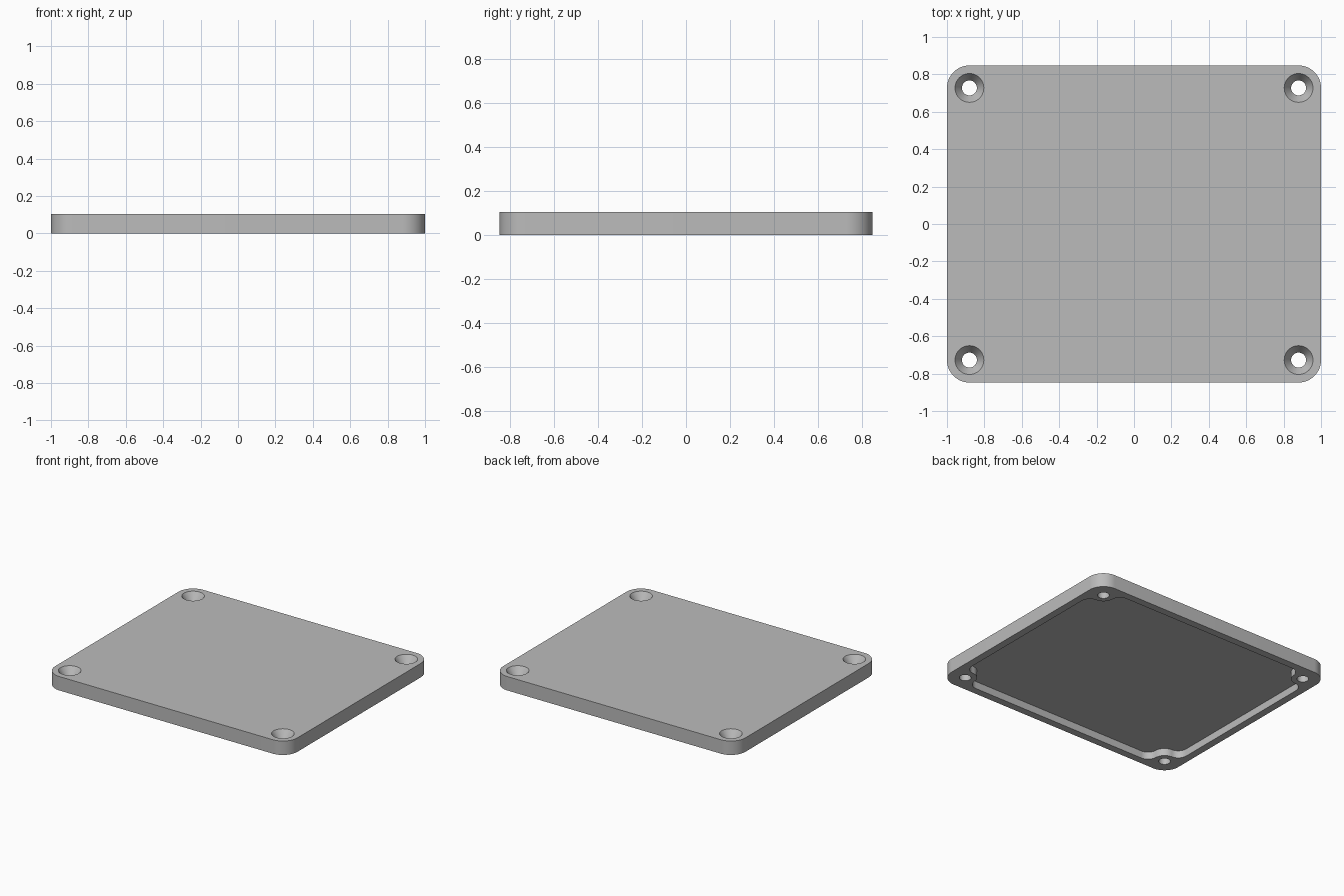
import bpy, bmesh, math

old = bpy.data.objects.get("Cube")
if old:
    bpy.data.objects.remove(old, do_unlink=True)

HALF_X, HALF_Y, HEIGHT = 1.0, 0.8475, 0.104
CORNER = 0.12                                   # outer corner radius
HOLE_X, HOLE_Y = HALF_X - CORNER, HALF_Y - CORNER
WALL, POCKET_DEPTH = 0.055, 0.055
BOSS, FILLET = 0.08, 0.07                       # screw boss and blend radii
HOLE_R, SINK_R, SINK_DEPTH = 0.04, 0.077, 0.055


def arc(cx, cy, r, a0, a1, n=12):
    steps = [a0 + (a1 - a0) * i / n for i in range(n + 1)]
    return [(cx + r * math.cos(a), cy + r * math.sin(a)) for a in steps]


def mirrored(quarter):
    """Repeat a counter-clockwise quarter outline in all four quadrants."""
    points = []
    for sx, sy in ((1, 1), (-1, 1), (-1, -1), (1, -1)):
        part = [(sx * x, sy * y) for x, y in quarter]
        points += part if sx * sy > 0 else part[::-1]
    return points


def loft(bm, rings):
    """Close a stack of equal-length rings into a solid."""
    loops = [[bm.verts.new(p) for p in ring] for ring in rings]
    n = len(loops[0])
    for low, high in zip(loops, loops[1:]):
        for i in range(n):
            j = (i + 1) % n
            bm.faces.new((low[i], low[j], high[j], high[i]))
    bm.faces.new(loops[0][::-1])
    bm.faces.new(loops[-1])


def prism(bm, outline, z0, z1):
    loft(bm, [[(x, y, z) for x, y in outline] for z in (z0, z1)])


def make_object(name, bm):
    bmesh.ops.recalc_face_normals(bm, faces=bm.faces[:])
    mesh = bpy.data.meshes.new(name)
    bm.to_mesh(mesh)
    bm.free()
    obj = bpy.data.objects.new(name, mesh)
    bpy.context.collection.objects.link(obj)
    return obj


# Rounded plate
bm = bmesh.new()
prism(bm, mirrored(arc(HOLE_X, HOLE_Y, CORNER, 0, math.pi / 2, 16)), 0, HEIGHT)
cover = make_object("cover_plate", bm)

# Underside pocket that flows around the four screw bosses
gap = CORNER - WALL
off = FILLET - gap
along = math.sqrt((BOSS + FILLET) ** 2 - off ** 2)
quarter = arc(HOLE_X - off, HOLE_Y - along, FILLET, 0, math.atan2(along, off))
quarter += arc(HOLE_X, HOLE_Y, BOSS, math.atan2(-along, -off), math.atan2(-off, -along))[1:-1]
quarter += arc(HOLE_X - along, HOLE_Y - off, FILLET, math.atan2(off, along), math.pi / 2)
bm = bmesh.new()
prism(bm, mirrored(quarter), -0.1, POCKET_DEPTH)

# Countersunk screw holes
over = 0.02
slope = (SINK_R - HOLE_R) / SINK_DEPTH
profile = [(HOLE_R, -0.1), (HOLE_R, HEIGHT - SINK_DEPTH),
           (SINK_R + slope * over, HEIGHT + over)]
for sx in (-1, 1):
    for sy in (-1, 1):
        loft(bm, [[(x, y, z) for x, y in
                   arc(sx * HOLE_X, sy * HOLE_Y, r, 0, math.tau, 40)[:-1]]
                  for r, z in profile])
cutter = make_object("pocket_and_hole_cutter", bm)
cutter.hide_render = True

# Cut the plate and bake the result
mod = cover.modifiers.new("cut", 'BOOLEAN')
mod.operation = 'DIFFERENCE'
mod.solver = 'EXACT'
mod.object = cutter
graph = bpy.context.evaluated_depsgraph_get()
result = bpy.data.meshes.new_from_object(cover.evaluated_get(graph))
cover.modifiers.clear()
cover.data = result
bpy.data.objects.remove(cutter, do_unlink=True)

# Plain grey finish
grey = bpy.data.materials.new("plain_grey")
grey.use_nodes = True
color = (0.5, 0.5, 0.5, 1)
grey.diffuse_color = color
grey.node_tree.nodes["Principled BSDF"].inputs["Base Color"].default_value = color
cover.data.materials.clear()
cover.data.materials.append(grey)

bpy.ops.object.select_all(action='DESELECT')
cover.select_set(True)
bpy.context.view_layer.objects.active = cover
bpy.ops.object.shade_smooth_by_angle(angle=math.radians(30))
